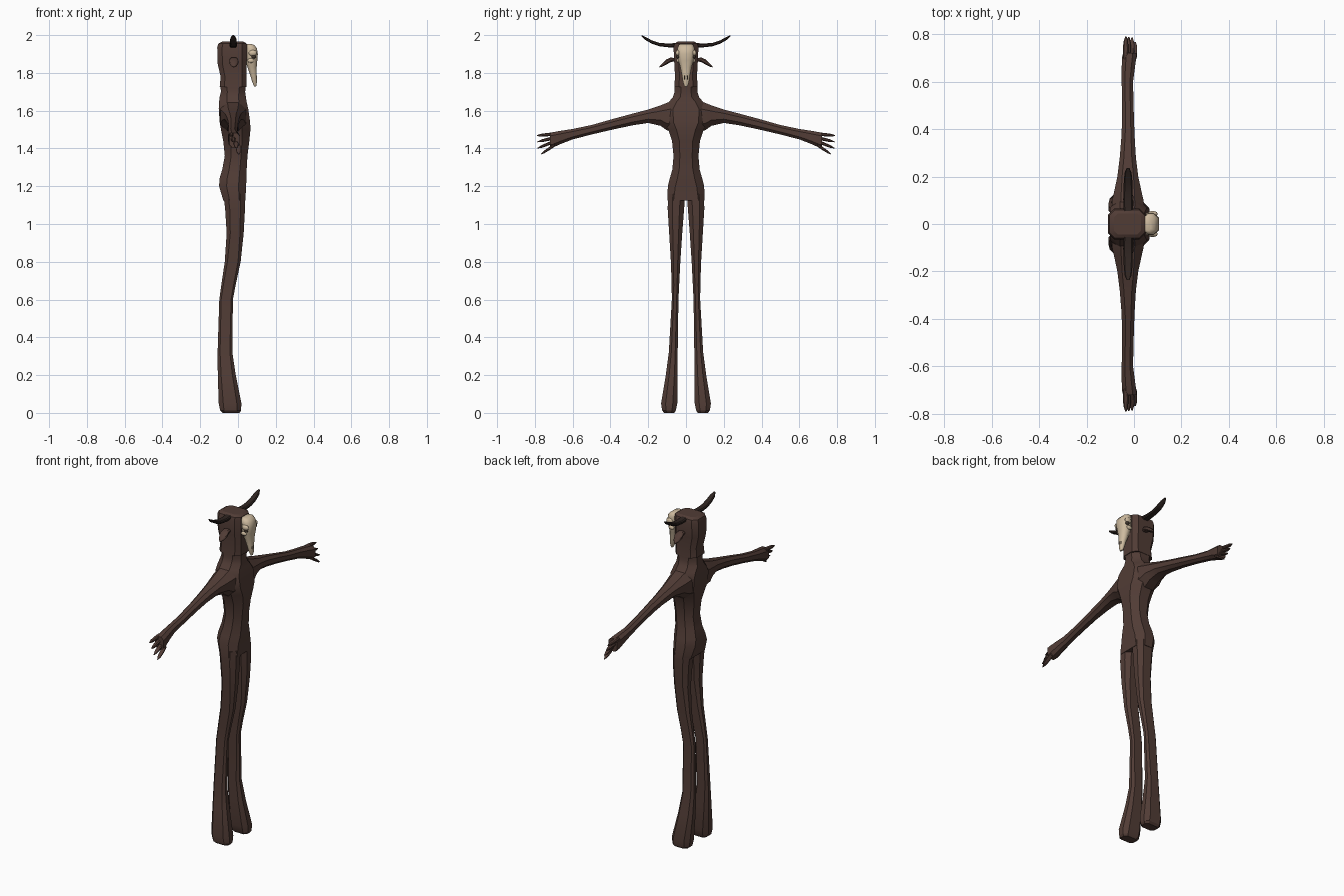
import bpy, bmesh, math


def material(name, rgb):
    m = bpy.data.materials.new(name)
    m.diffuse_color = (*rgb, 1)
    return m


HIDE = material("dark brown hide", (0.082, 0.045, 0.036))
HORN = material("blackish horn", (0.028, 0.018, 0.015))
BONE = material("pale bone", (0.62, 0.50, 0.35))
HOLE = material("socket dark", (0.05, 0.035, 0.025))


def loft(name, axis, sections, mat, side=1, cut=0.28, smooth=25):
    """Skin chamfered rectangles (t, x0, x1, v0, v1) along z (v = y) or y (v = z)."""
    bm = bmesh.new()
    rings = []
    for t, x0, x1, v0, v1 in sections:
        c = cut * min(x1 - x0, v1 - v0)
        pts = [(x0 + c, v0), (x1 - c, v0), (x1, v0 + c), (x1, v1 - c),
               (x1 - c, v1), (x0 + c, v1), (x0, v1 - c), (x0, v0 + c)]
        rings.append([bm.verts.new((x, side * v, t) if axis == "z" else (x, side * t, v))
                      for x, v in pts])
    for a, b in zip(rings, rings[1:]):
        for i in range(8):
            j = (i + 1) % 8
            bm.faces.new((a[i], a[j], b[j], b[i]))
    bm.faces.new(rings[0])
    bm.faces.new(rings[-1])
    bmesh.ops.recalc_face_normals(bm, faces=bm.faces)
    me = bpy.data.meshes.new(name)
    bm.to_mesh(me)
    bm.free()
    me.materials.append(mat)
    ob = bpy.data.objects.new(name, me)
    bpy.context.collection.objects.link(ob)
    bpy.ops.object.select_all(action="DESELECT")
    ob.select_set(True)
    bpy.context.view_layer.objects.active = ob
    bpy.ops.object.shade_smooth_by_angle(angle=math.radians(smooth))
    return ob


def spike(name, path, mat, side):
    """Tapered limb along y from (y, x, z, half width, half height)."""
    return loft(name, "y", [(y, x - w, x + w, z - h, z + h) for y, x, z, w, h in path],
                mat, side, smooth=40)


def ball(name, loc, scale, mat, rot_y=0):
    bpy.ops.mesh.primitive_uv_sphere_add(segments=12, ring_count=8, location=loc,
                                         rotation=(0, rot_y, 0))
    ob = bpy.context.object
    ob.name = name
    ob.scale = scale
    ob.data.materials.append(mat)
    bpy.ops.object.shade_smooth()


# torso and neck: (z, back, front, half width)
torso = [(1.125, -0.078, 0.040, 0.099), (1.20, -0.100, 0.042, 0.096),
         (1.24, -0.098, 0.046, 0.086), (1.29, -0.083, 0.046, 0.072),
         (1.36, -0.070, 0.050, 0.066), (1.44, -0.078, 0.060, 0.074),
         (1.50, -0.090, 0.066, 0.094), (1.54, -0.097, 0.064, 0.112),
         (1.61, -0.102, 0.054, 0.112), (1.645, -0.100, 0.046, 0.092),
         (1.67, -0.098, 0.042, 0.070), (1.70, -0.090, 0.038, 0.060),
         (1.735, -0.094, 0.042, 0.060)]
loft("torso", "z", [(z, a, b, -h, h) for z, a, b, h in torso], HIDE)

# long head
head = [(1.725, -0.097, 0.045, 0.062), (1.78, -0.092, 0.045, 0.058),
        (1.85, -0.108, 0.046, 0.062), (1.935, -0.110, 0.048, 0.066),
        (1.955, -0.104, 0.046, 0.060), (1.965, -0.085, 0.030, 0.045)]
loft("head", "z", [(z, a, b, -h, h) for z, a, b, h in head], HIDE, cut=0.2)

leg = [(0.0, -0.080, 0.008, 0.062, 0.115), (0.012, -0.094, 0.016, 0.054, 0.126),
       (0.05, -0.102, 0.018, 0.046, 0.132), (0.20, -0.107, -0.012, 0.044, 0.107),
       (0.32, -0.108, -0.030, 0.044, 0.091), (0.60, -0.099, -0.027, 0.040, 0.075),
       (0.68, -0.088, -0.012, 0.036, 0.076), (0.80, -0.070, 0.014, 0.030, 0.080),
       (0.95, -0.060, 0.030, 0.020, 0.089), (1.08, -0.068, 0.037, 0.010, 0.097),
       (1.16, -0.078, 0.038, 0.004, 0.095)]

arm = [(0.05, -0.096, 0.048, 1.485, 1.655), (0.10, -0.092, 0.040, 1.495, 1.642),
       (0.135, -0.084, 0.032, 1.520, 1.628), (0.20, -0.070, 0.018, 1.535, 1.606),
       (0.28, -0.060, 0.008, 1.523, 1.585), (0.38, -0.052, 0.002, 1.502, 1.558),
       (0.50, -0.050, -0.002, 1.474, 1.524), (0.60, -0.052, -0.004, 1.448, 1.503),
       (0.66, -0.052, 0.004, 1.425, 1.494), (0.705, -0.050, 0.010, 1.405, 1.486),
       (0.72, -0.046, 0.010, 1.405, 1.482)]

# finger: (tip y, tip x, tip z, root x, root z)
fingers = [(0.79, -0.034, 1.468, -0.036, 1.477), (0.787, -0.022, 1.435, -0.026, 1.457),
           (0.785, -0.008, 1.402, -0.012, 1.438), (0.768, 0.004, 1.370, 0.000, 1.418)]

for s, tag in ((1, "left"), (-1, "right")):
    loft(tag + "_leg", "z", leg, HIDE, s)
    loft(tag + "_arm", "y", arm, HIDE, s)
    for i, (ty, tx, tz, rx, rz) in enumerate(fingers):
        path = []
        for f, w in ((0, 0.011), (0.4, 0.012), (0.75, 0.010), (1, 0.003)):
            path.append((0.695 + f * (ty - 0.695), rx + f * (tx - rx),
                         rz + f * (tz - rz), w, w * 0.75))
        spike(f"{tag}_finger_{i + 1}", path, HIDE, s)
    # curved horn
    spike(tag + "_horn", [(0.04, -0.025, 1.948, 0.020, 0.012), (0.09, -0.025, 1.945, 0.020, 0.010),
                          (0.14, -0.025, 1.950, 0.019, 0.009), (0.18, -0.025, 1.963, 0.018, 0.009),
                          (0.215, -0.025, 1.982, 0.015, 0.008), (0.236, -0.025, 1.997, 0.006, 0.003)],
          HORN, s)
    # drooping ear
    spike(tag + "_ear", [(0.05, -0.022, 1.868, 0.012, 0.007), (0.08, -0.022, 1.870, 0.020, 0.012),
                         (0.105, -0.022, 1.857, 0.024, 0.014), (0.125, -0.022, 1.842, 0.016, 0.009),
                         (0.140, -0.022, 1.832, 0.004, 0.003)], HIDE, s)
    # brow knob, eye socket and nostril of the skull
    ball(tag + "_skull_brow", (0.078, s * 0.043, 1.905), (0.022, 0.012, 0.016), BONE)
    ball(tag + "_skull_cheek", (0.068, s * 0.041, 1.865), (0.018, 0.009, 0.012), BONE)
    ball(tag + "_eye_socket", (0.083, s * 0.043, 1.886), (0.012, 0.009, 0.010), HOLE)
    ball(tag + "_nostril", (0.0965, s * 0.008, 1.775), (0.005, 0.004, 0.014), HOLE)

# skull mask: (z, back, front, half width)
skull = [(1.728, 0.086, 0.096, 0.008), (1.75, 0.076, 0.100, 0.016),
         (1.79, 0.064, 0.099, 0.022), (1.83, 0.050, 0.099, 0.030),
         (1.865, 0.040, 0.102, 0.040), (1.90, 0.040, 0.105, 0.046),
         (1.93, 0.040, 0.100, 0.045), (1.948, 0.040, 0.086, 0.038),
         (1.953, 0.042, 0.070, 0.028)]
loft("skull_mask", "z", [(z, a, b, -h, h) for z, a, b, h in skull], BONE, cut=0.3, smooth=50)
